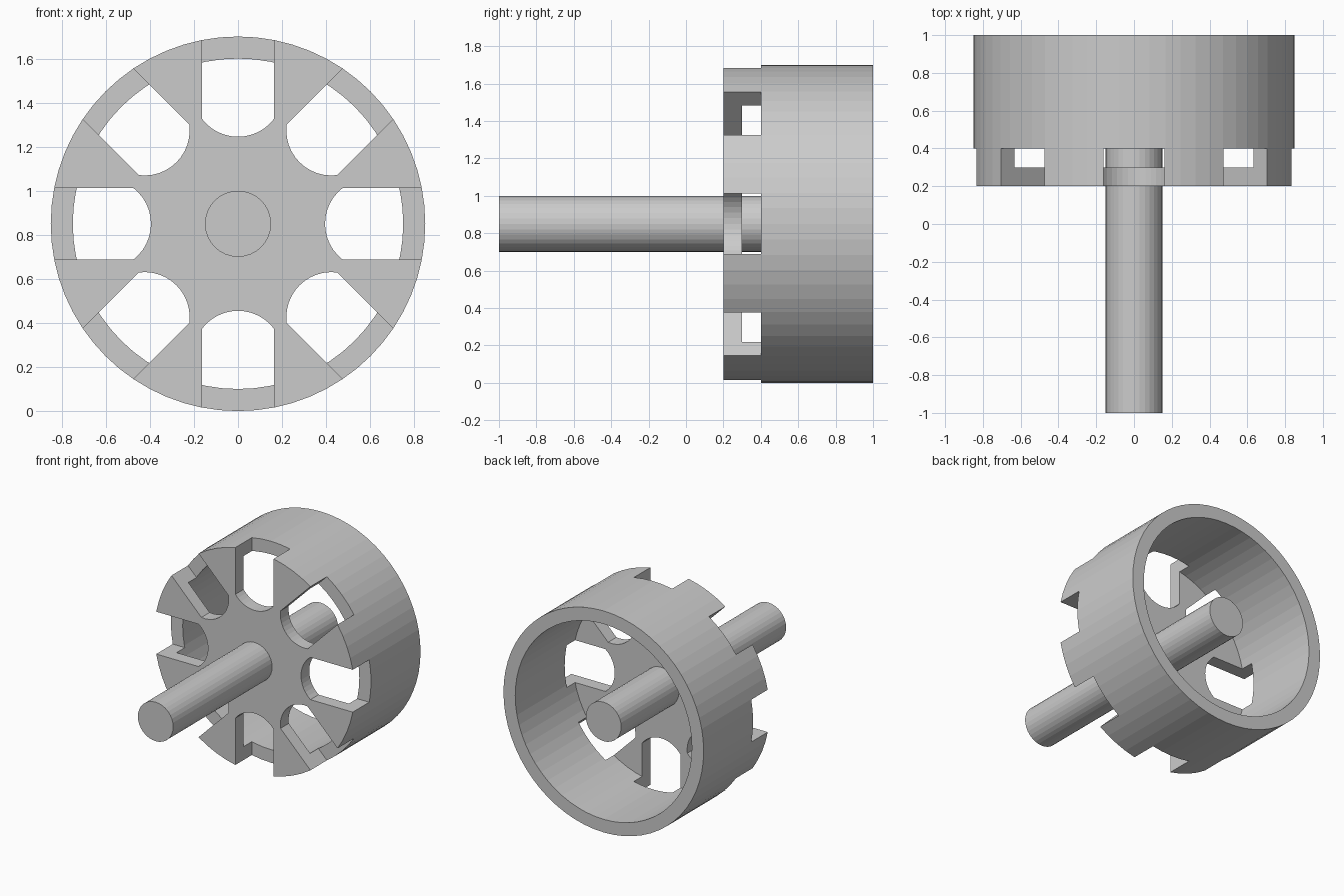
import bpy, bmesh, math
from mathutils import Matrix, Vector

cube = bpy.data.objects.get("Cube")
if cube:
    bpy.data.objects.remove(cube, do_unlink=True)

AXIS_Z = 0.85            # height of the shared axis, which runs along y
CENTRE = Vector((0, 0, AXIS_Z))

grey = bpy.data.materials.new("light grey")
grey.use_nodes = True
colour = (0.6, 0.6, 0.6, 1)
grey.diffuse_color = colour
grey.node_tree.nodes["Principled BSDF"].inputs["Base Color"].default_value = colour


def finish(bm, name):
    bmesh.ops.remove_doubles(bm, verts=bm.verts, dist=1e-5)
    bmesh.ops.recalc_face_normals(bm, faces=bm.faces)
    mesh = bpy.data.meshes.new(name)
    bm.to_mesh(mesh)
    bm.free()
    mesh.materials.append(grey)
    obj = bpy.data.objects.new(name, mesh)
    bpy.context.collection.objects.link(obj)
    return obj


def lathe(name, profile, sides):
    """Revolve (radius, y) points about the shared axis."""
    bm = bmesh.new()
    rings = []
    for r, y in profile:
        ring = []
        for i in range(sides):
            a = math.tau * i / sides
            ring.append(bm.verts.new((r * math.sin(a), y, AXIS_Z + r * math.cos(a))))
        rings.append(ring)
    for a, b in zip(rings, rings[1:]):
        for i in range(sides):
            j = (i + 1) % sides
            bm.faces.new((a[i], a[j], b[j], b[i]))
    bm.faces.new(rings[0])
    bm.faces.new(rings[-1])
    return finish(bm, name)


# Open-backed drum: front plate and rim wall in one profile
drum = lathe("drum", [(0.85, 0.2), (0.85, 1), (0.75, 1), (0.75, 0.3)], 64)

# Eight round-ended slots, open at the rim
HALF, ROUND, ROUND_AT, STEPS = 0.1625, 0.205, 0.6, 12
swing = math.asin(HALF / ROUND)
outline = [(-HALF, 1.0)]
for i in range(STEPS + 1):
    a = swing * (2 * i / STEPS - 1)
    outline.append((ROUND * math.sin(a), ROUND_AT - ROUND * math.cos(a)))
outline.append((HALF, 1.0))

bm = bmesh.new()
for k in range(8):
    turn = Matrix.Rotation(math.tau * k / 8, 3, 'Y')
    face = bm.faces.new([bm.verts.new(CENTRE + turn @ Vector((x, 0.1, r)))
                         for x, r in outline])
    grown = bmesh.ops.extrude_face_region(bm, geom=[face], use_keep_orig=True)
    bmesh.ops.translate(bm, vec=(0, 0.3, 0),
                        verts=[v for v in grown["geom"] if isinstance(v, bmesh.types.BMVert)])
cutter = finish(bm, "slot_cutter")
cutter.hide_render = True

cut = drum.modifiers.new("slots", 'BOOLEAN')
cut.operation = 'DIFFERENCE'
cut.solver = 'EXACT'
cut.object = cutter
bpy.context.view_layer.objects.active = drum
bpy.ops.object.modifier_apply(modifier=cut.name)
bpy.data.objects.remove(cutter, do_unlink=True)

# Shaft through the plate, ending level with the back of the drum
lathe("shaft", [(0.15, -1), (0.15, 1)], 32)
